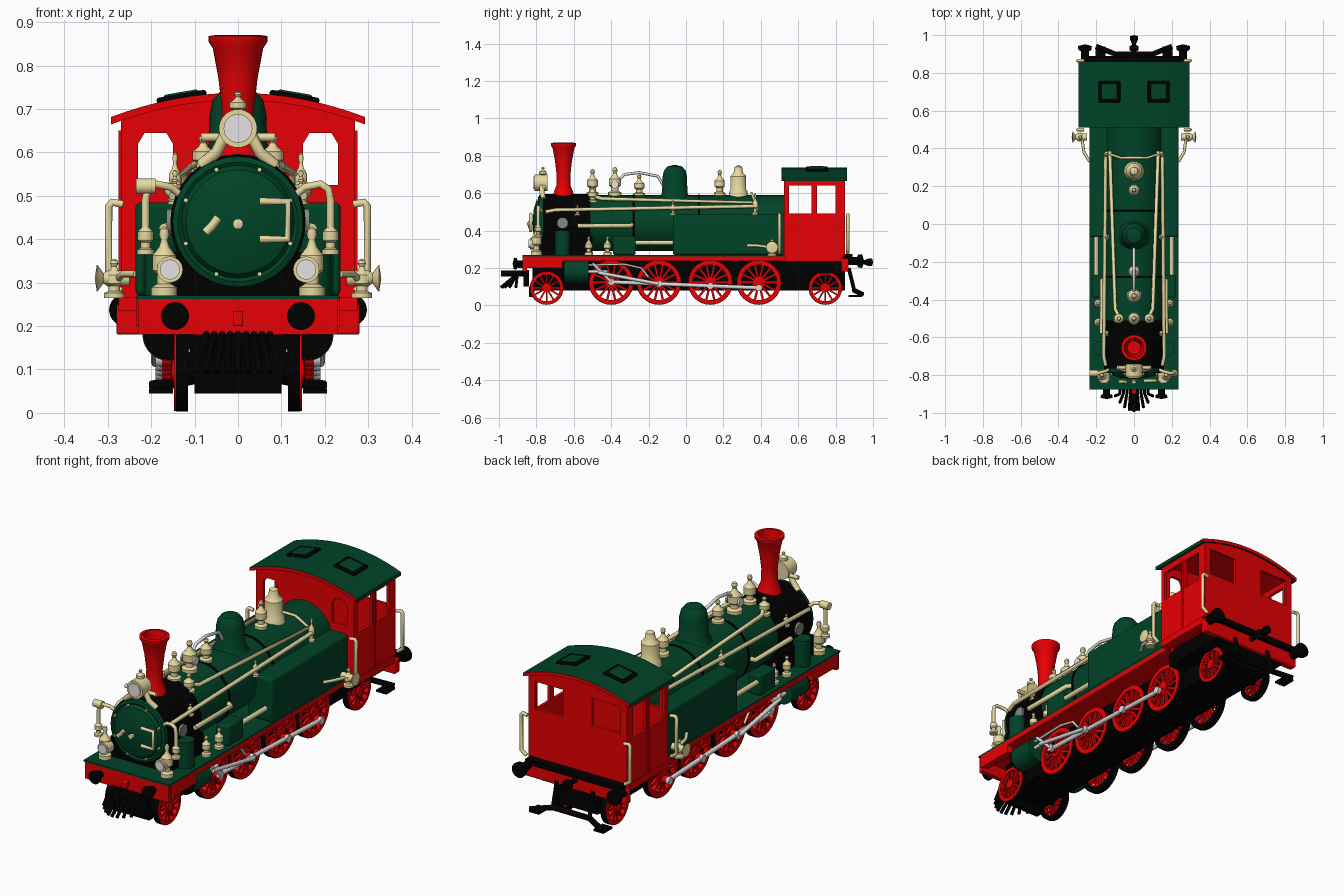
import bpy, bmesh
from math import sin, cos, pi, radians
from mathutils import Vector

old = bpy.data.objects.get("Cube")
if old:
    bpy.data.objects.remove(old)

def material(name, *rgb):
    m = bpy.data.materials.new(name)
    m.use_nodes = True
    m.diffuse_color = (*rgb, 1)
    m.node_tree.nodes["Principled BSDF"].inputs["Base Color"].default_value = (*rgb, 1)
    return m

GREEN = material("dark green", 0, .056, .02)
RED = material("bright red", .86, 0, .001)
BLACK = material("black", 0, 0, 0)
BRASS = material("pale brass", .85, .74, .37)
SILVER = material("silver", .72, .72, .72)
WHITE = material("lamp glass", .9, .86, .86)
GREY = material("dull grey", .22, .25, .22)
made = []

def finish(bm, name, mat, mirror=False, bevel=0):
    bmesh.ops.remove_doubles(bm, verts=bm.verts, dist=.00005)
    bmesh.ops.recalc_face_normals(bm, faces=bm.faces)
    me = bpy.data.meshes.new(name)
    bm.to_mesh(me)
    bm.free()
    ob = bpy.data.objects.new(name, me)
    bpy.context.scene.collection.objects.link(ob)
    me.materials.append(mat)
    if bevel:
        b = ob.modifiers.new("Bevel", 'BEVEL')
        b.width, b.segments = bevel, 3
    if mirror:
        ob.modifiers.new("Mirror", 'MIRROR').use_mirror_merge = False
    made.append(ob)
    return ob

def box(name, x, y, z, mat, mirror=False, bevel=0):
    bm = bmesh.new()
    for v in bmesh.ops.create_cube(bm, size=1)["verts"]:
        v.co = Vector([lo + (hi - lo) * (c + .5) for c, (lo, hi) in zip(v.co, (x, y, z))])
    return finish(bm, name, mat, mirror, bevel)

def revolve(bm, profile, centre, axis='z', closed=False, n=32):
    """Sweep (radius, height) points round an axis."""
    rings = []
    for r, h in profile:
        rings.append([])
        for i in range(n):
            u, v = r * cos(2 * pi * i / n), r * sin(2 * pi * i / n)
            p = {'x': (h, u, v), 'y': (u, h, v), 'z': (u, v, h)}[axis]
            rings[-1].append(bm.verts.new(Vector(p) + Vector(centre)))
    for a, b in list(zip(rings, rings[1:])) + ([(rings[-1], rings[0])] if closed else []):
        for i in range(n):
            bm.faces.new((a[i], a[(i + 1) % n], b[(i + 1) % n], b[i]))

def lathe(name, profile, centre, mat, axis='z', mirror=False, closed=False, n=32):
    bm = bmesh.new()
    revolve(bm, profile, centre, axis, closed, n)
    return finish(bm, name, mat, mirror)

def drum(name, r, lo, hi, centre, mat, axis='y', mirror=False):
    return lathe(name, [(0, lo), (r, lo), (r, hi), (0, hi)], centre, mat, axis, mirror)

def finial(name, centre, h, r, mirror=False):
    shape = [(0, 0), (1, 0), (1, .12), (.55, .17), (.55, .3), (.9, .36), (.9, .58),
             (.4, .7), (.25, .8), (.4, .88), (.3, .96), (0, 1)]
    return lathe(name, [(a * r, b * h) for a, b in shape], centre, BRASS, 'z', mirror, n=16)

def tube(name, points, r, mat, mirror=False):
    cu = bpy.data.curves.new(name, 'CURVE')
    cu.dimensions, cu.bevel_depth, cu.bevel_resolution, cu.use_fill_caps = '3D', r, 2, True
    for s in ((1, -1) if mirror else (1,)):
        sp = cu.splines.new('POLY')
        sp.points.add(len(points) - 1)
        for p, (x, y, z) in zip(sp.points, points):
            p.co = (s * x, y, z, 1)
    cu.materials.append(mat)
    bpy.context.scene.collection.objects.link(bpy.data.objects.new(name, cu))

def prism(name, outline, y0, y1, mat):
    bm = bmesh.new()
    f = bm.faces.new([bm.verts.new((x, y0, z)) for x, z in outline])
    new = bmesh.ops.extrude_face_region(bm, geom=[f])["geom"]
    verts = [g for g in new if isinstance(g, bmesh.types.BMVert)]
    bmesh.ops.translate(bm, vec=(0, y1 - y0, 0), verts=verts)
    return finish(bm, name, mat)

def arch(half, top, n=16):
    xs = [half * (1 - 2 * i / n) for i in range(n + 1)]
    return [(x, top - .65 * x * x) for x in xs]

def cut(ob, cutter):
    mod = ob.modifiers.new("Cut", 'BOOLEAN')
    mod.object, mod.solver = cutter, 'EXACT'
    bpy.context.view_layer.objects.active = ob
    bpy.ops.object.modifier_apply(modifier=mod.name)
    made.remove(cutter)
    bpy.data.objects.remove(cutter)

# Chassis, running board and beams
box("main_frame", (-.11, .11), (-.82, .85), (.08, .24), BLACK)
box("rear_frame", (-.2, .2), (.5, .85), (.17, .25), BLACK)
box("running_board", (-.235, .235), (-.86, .53), (.238, .262), RED)
box("deck", (-.235, .235), (-.875, .53), (.262, .27), GREEN)
box("front_valance", (.2, .235), (-.86, -.66), (.2, .25), RED, True)
box("front_beam", (-.23, .23), (-.873, -.85), (.18, .262), RED)
box("rear_beam", (-.28, .28), (.83, .87), (.18, .25), RED, bevel=.006)
box("cab_step", (.23, .275), (.53, .84), (.235, .27), RED, True)
box("rear_strip", (-.26, .26), (.82, .89), (.25, .275), BLACK)
# Buffers and couplers
buffer = [(0, 0), (.018, 0), (.018, .035), (.03, .04), (.032, .055), (0, .062)]
lathe("front_buffer", [(r, -h) for r, h in buffer], (.145, -.865, .223), BLACK, 'y', True)
lathe("rear_buffer", [(r * 1.15, h * 1.4) for r, h in buffer], (.26, .865, .237), BLACK, 'y', True)
lathe("rear_coupler", [(0, 0), (.012, 0), (.012, .05), (.024, .055), (.024, .075), (.01, .085),
                       (.02, .11), (.02, .13), (0, .135)], (0, .865, .23), BLACK, 'y')
box("front_hook", (-.012, .012), (-.9, -.87), (.2, .235), RED, bevel=.004)
drum("front_coupler", .016, -.99, -.87, (0, 0, .17), BLACK)
# Fan-shaped track guard and rear guard
for i in range(-4, 5):
    tube("guard_bar", [(.018 * i, -.86, .185), (.019 * i, -.9, .17),
                       (.025 * i, -.99 + .005 * i * i, .095)], .008, BLACK)
box("guard_plate", (-.1, .1), (-.87, -.84), (.1, .19), BLACK)
box("guard_foot", (-.1, .1), (-.84, -.81), (.045, .1), BLACK)
tube("rear_guard", [(-.2, .94, .06), (-.1, .9, .08), (.1, .9, .08), (.2, .94, .06)], .014, BLACK)
tube("rear_guard_stay", [(.1, .9, .08), (.1, .87, .2)], .01, BLACK, True)
box("rear_guard_foot", (.15, .205), (.87, .94), (.045, .055), BLACK, True)

# Spoked wheels: red faces on black tyres
def wheel(name, y, r, spokes):
    c = Vector((0, y, r + .003))
    bm = bmesh.new()
    inner, outer = r * .79, r * .985
    revolve(bm, [(inner, .125), (outer, .143), (outer, .147), (inner, .147)], c, 'x', True)
    revolve(bm, [(0, .12), (r * .26, .12), (r * .26, .152), (0, .156)], c, 'x')
    for i in range(spokes):
        a = 2 * pi * i / spokes
        d, t = Vector((0, cos(a), sin(a))), Vector((0, -sin(a), cos(a)))
        mid = c + Vector((.137, 0, 0)) + d * r * .52
        for v in bmesh.ops.create_cube(bm, size=1)["verts"]:
            v.co = mid + Vector((v.co.x * .014, 0, 0)) + d * v.co.y * r * .65 + t * v.co.z * r * .1
    finish(bm, name, RED, True)
    lathe(name + "_tyre", [(inner, .115), (r, .115), (r, .143), (inner, .125)], c, BLACK, 'x', True, True)
    drum(name + "_axle", .018, -.125, .125, c, BLACK, 'x')

drivers = (-.4, -.145, .13, .39)
for y in drivers:
    wheel("driving_wheel", y, .12, 14)
for y in (-.745, .745):
    wheel("carrying_wheel", y, .09, 12)

# Cylinders, rods and valve gear
drum("steam_cylinder", .06, -.65, -.52, (.16, 0, .18), GREEN, 'y', True)
drum("cylinder_cover", .058, -.662, -.65, (.16, 0, .18), BLACK, 'y', True)
pins = [(.175, y, .125 - .04 * (y + .4)) for y in drivers]
tube("coupling_rod", pins, .011, SILVER, True)
for p in pins:
    drum("crank_pin", .018, 0, .015, p, SILVER, 'x', True)
    drum("pin_boss", .018, -.03, 0, p, RED, 'x', True)
tube("main_rod", [(.19, -.47, .175), (.19, -.145, .115)], .01, SILVER, True)
tube("piston_rod", [(.18, -.52, .18), (.18, -.42, .18)], .009, SILVER, True)
tube("valve_link", [(.185, -.5, .225), (.185, -.4, .125)], .008, SILVER, True)
tube("valve_rod", [(.18, -.52, .215), (.18, -.33, .22), (.18, -.24, .2), (.18, -.2, .15)], .006, SILVER, True)

# Boiler, smokebox and door
axis = (0, 0, .44)
drum("boiler", .15, -.52, .53, axis, GREEN)
drum("smokebox", .156, -.765, -.51, axis, BLACK)
box("smokebox_saddle", (-.16, .16), (-.77, -.5), (.265, .37), BLACK)
lathe("smokebox_door", [(.152, -.76), (.15, -.785), (.138, -.79), (.13, -.785), (.12, -.8),
                        (.07, -.815), (0, -.82)], axis, GREEN, 'y')
for y in (-.28, .07):
    drum("boiler_band", .153, y - .006, y + .006, axis, BLACK)
for i in range(8):
    a = pi * (i + .5) / 4
    drum("door_stud", .005, -.8, -.78, (.13 * cos(a), 0, .44 + .13 * sin(a)), BRASS)
knob = [(0, -.85), (.012, -.845), (.012, -.83), (.006, -.825), (.006, -.8)]
lathe("door_knob", knob, (0, 0, .435), BRASS, 'y', n=16)
tube("door_lever", [(-.075, -.835, .415), (-.06, -.835, .43), (-.045, -.835, .45)], .01, BRASS)
tube("door_hinge", [(.05, -.83, .487), (.115, -.83, .487), (.115, -.83, .4), (.05, -.83, .4)], .009, BRASS)
# Chimney and steam dome
lathe("chimney", [(.06, .57), (.05, .61), (.038, .64), (.037, .7), (.045, .77), (.058, .84), (.068, .855),
                  (.068, .868), (.052, .87), (.035, .75), (0, .75)], (0, -.655, 0), RED)
lathe("steam_dome", [(.085, .57), (.068, .6), (.065, .69), (.058, .72), (.04, .742), (0, .752)],
      (0, -.06, 0), GREEN)
# Side tanks and small boxes
box("side_tank", (.1, .236), (-.07, .53), (.27, .485), GREEN, True, .012)
box("tool_box", (.15, .22), (-.39, -.27), (.27, .37), GREEN, True, .008)
drum("air_tank", .04, .27, .4, (.175, -.66, 0), GREEN, 'z', True)
drum("side_port", .03, .14, .165, (0, -.66, .44), GREY, 'x', True)
# Brass fittings on the boiler
finial("front_valve", (0, -.5, .585), .145, .032)
finial("safety_valve", (0, -.38, .585), .155, .036)
drum("valve_face", .02, .03, .038, (0, -.38, .645), WHITE, 'x', True)
finial("small_valve", (0, -.25, .585), .115, .03)
finial("whistle", (0, .18, .585), .14, .03)
finial("boiler_valve", (.08, -.5, .55), .09, .028, True)
lathe("sand_dome", [(.055, .57), (.048, .61), (.042, .62), (.042, .69), (.025, .71), (.02, .74), (0, .752)],
      (0, .28, 0), BRASS)
tube("steam_pipe", [(0, -.36, .67), (0, -.33, .7), (0, -.25, .71), (0, -.15, .69), (0, -.12, .64)], .008, SILVER)
tube("upper_rail", [(.075, -.5, .585), (.1, -.45, .57), (.128, .38, .55), (.12, .38, .49)], .01, BRASS, True)
tube("hand_rail", [(.15, -.75, .5), (.16, -.7, .51), (.15, .36, .53)], .01, BRASS, True)
tube("cross_rail", [(-.128, .37, .55), (-.07, .35, .6), (.07, .35, .6), (.128, .37, .55)], .007, BRASS)
for y, h in ((-.58, .06), (-.07, .08), (.37, .12)):
    finial("rail_post", (.145, y, .48), h, .016, True)
tube("feed_pipe", [(.17, -.58, .425), (.17, -.3, .425), (.15, -.29, .43)], .012, BRASS, True)
tube("lower_pipe", [(.2, -.28, .335), (.2, -.06, .335)], .012, BRASS, True)
for y in (-.52, -.42):
    finial("oil_pot", (.19, y, .27), .1, .022, True)
# Lamps and front pipes
drum("head_lamp", .044, -.81, -.74, (0, 0, .655), BRASS)
drum("head_lamp_glass", .033, -.816, -.81, (0, 0, .655), WHITE)
finial("head_lamp_top", (0, -.765, .68), .06, .022)
tube("lamp_bracket", [(.085, -.76, .57), (.05, -.77, .6), (.03, -.77, .64)], .014, BRASS, True)
tube("lamp_arm", [(0, -.76, .635), (.085, -.76, .635)], .01, BRASS, True)
finial("side_lamp", (.17, -.8, .27), .16, .03, True)
drum("side_lamp_body", .03, -.835, -.79, (.157, 0, .33), BRASS, 'y', True)
drum("side_lamp_glass", .023, -.841, -.835, (.157, 0, .33), WHITE, 'y', True)
tube("front_pipe", [(.13, -.77, .5), (.155, -.78, .52), (.19, -.79, .527), (.208, -.79, .515),
                    (.213, -.79, .49), (.213, -.79, .38)], .009, BRASS, True)
finial("pipe_valve", (.213, -.79, .365), .09, .02, True)
drum("pipe_joint", .018, -.235, -.19, (0, -.79, .522), BRASS, 'x')

# Cab shell with window openings
cab = prism("cab", [(-.27, .265), (.27, .265)] + arch(.27, .725), .525, .85, RED)
cut(cab, prism("hollow", [(-.255, .28), (.255, .28)] + arch(.255, .71), .54, .835, RED))
for y in ((.55, .67), (.7, .8)):
    cut(cab, box("opening", (-.4, .4), y, (.49, .64), RED))
for s in (-1, 1):
    window = [(.15, .525), (.23, .525), (.23, .62), (.215, .645), (.165, .645), (.15, .62)]
    cut(cab, prism("opening", [(s * x, z) for x, z in window], .5, .545, RED))
    cut(cab, box("opening", sorted((s * .08, s * .235)), (.83, .9), (.515, .65), RED))
box("door_pillar", (.268, .275), (.68, .69), (.27, .65), RED, True)
# Roof with red end faces and black hatches
roof = prism("roof", arch(.293, .737) + arch(.293, .72)[::-1], .51, .86, GREEN)
roof.data.materials.append(RED)
for f in roof.data.polygons:
    f.material_index = int(abs(f.normal.y) > .9)
for s in (-1, 1):
    for name, r, z, mat in (("roof_hatch", .058, .008, BLACK), ("hatch_lid", .043, .012, GREEN)):
        part = box(name, (-r, r), (.7 - r, .7 + r), (-z, z), mat, bevel=z * .8)
        part.location, part.rotation_euler.y = (s * .13, 0, .727), s * .17
# Cab grab rails and injectors
for y in (.5, .865):
    tube("grab_rail", [(.265, y, .48), (.29, y, .485), (.298, y, .475), (.298, y, .3), (.27, y, .28)],
         .009, BRASS, True)
finial("injector", (.285, .46, .265), .09, .024, True)
lathe("injector_body", [(0, .25), (.018, .25), (.018, .3), (.012, .31), (.032, .325), (0, .33)],
      (0, .46, .31), BRASS, 'x', True, n=16)
tube("injector_pipe", [(.275, .45, .31), (.265, .38, .32), (.235, .33, .32)], .008, BRASS, True)

# Smooth shading with sharp edges kept
bpy.ops.object.select_all(action='DESELECT')
for ob in made:
    ob.select_set(True)
bpy.context.view_layer.objects.active = made[0]
bpy.ops.object.shade_smooth_by_angle(angle=radians(35))
